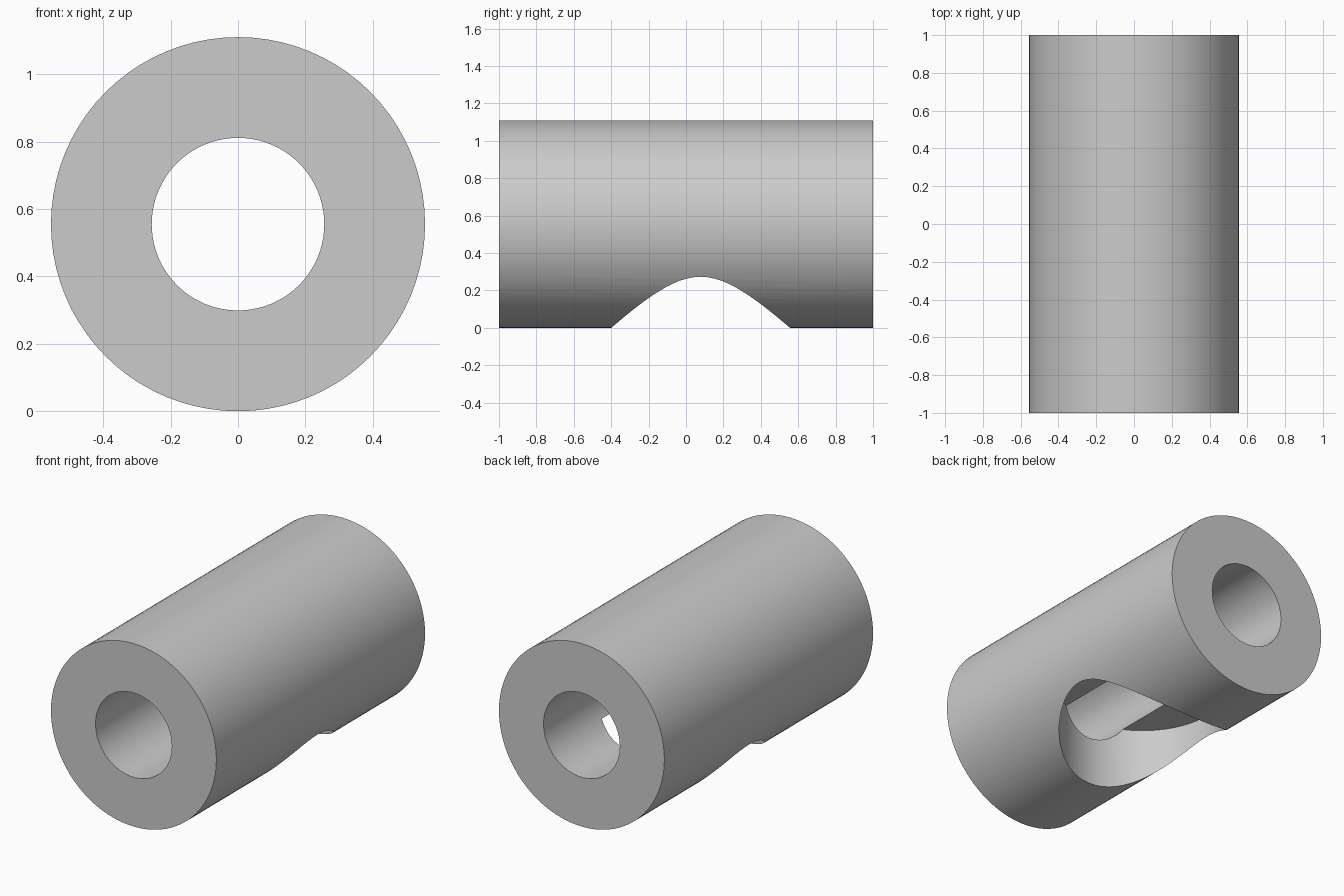
import bpy
import math

cube = bpy.data.objects.get("Cube")
if cube:
    bpy.data.objects.remove(cube, do_unlink=True)

OUTER_R, BORE_R, HOLE_R = 0.555, 0.256, 0.478
AXIS_Z = OUTER_R
HOLE_Y, HOLE_TOP = 0.078, 0.41

# Plain grey finish
grey = bpy.data.materials.new("light grey")
grey.use_nodes = True
colour = (0.6, 0.6, 0.6, 1)
grey.diffuse_color = colour
grey.node_tree.nodes["Principled BSDF"].inputs["Base Color"].default_value = colour


def cylinder(name, radius, length, location, along_y=False):
    bpy.ops.mesh.primitive_cylinder_add(
        vertices=80, radius=radius, depth=length, location=location,
        rotation=(math.pi / 2 if along_y else 0, 0, 0))
    obj = bpy.context.object
    obj.name = name
    obj.data.materials.append(grey)
    return obj


def cut(target, cutter):
    cutter.hide_render = True
    mod = target.modifiers.new(cutter.name, "BOOLEAN")
    mod.operation = "DIFFERENCE"
    mod.solver = "EXACT"
    mod.object = cutter
    bpy.ops.object.select_all(action="DESELECT")
    target.select_set(True)
    bpy.context.view_layer.objects.active = target
    bpy.ops.object.modifier_apply(modifier=mod.name)
    bpy.data.objects.remove(cutter, do_unlink=True)


# Thick sleeve lying along y
sleeve = cylinder("sleeve", OUTER_R, 2, (0, 0, AXIS_Z), True)

# Bore through the full length
cut(sleeve, cylinder("bore_cutter", BORE_R, 2.4, (0, 0, AXIS_Z), True))

# Flat-ended round pocket rising from the underside into the bore
depth = HOLE_TOP + 0.2
cut(sleeve, cylinder("pocket_cutter", HOLE_R, depth,
                     (0, HOLE_Y, HOLE_TOP - depth / 2)))

bpy.ops.object.shade_smooth_by_angle(angle=math.radians(25))
